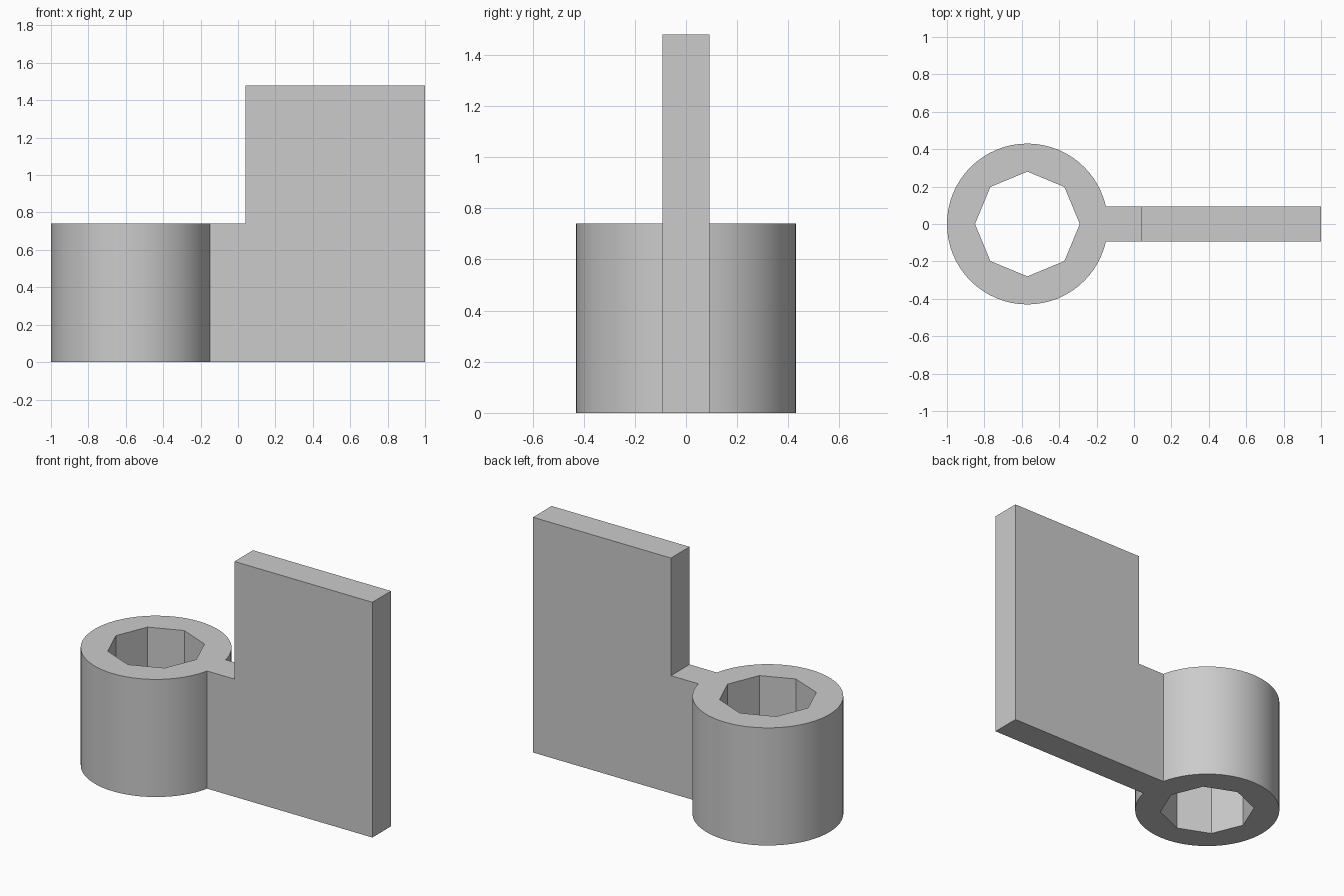
import bpy
import bmesh
import math

cube = bpy.data.objects.get("Cube")
if cube:
    bpy.data.objects.remove(cube, do_unlink=True)

# Main dimensions
RING_X, OUTER_R, HOLE_R = -0.57, 0.43, 0.28
RING_H, PLATE_H = 0.74, 1.48
HALF_T, STEP_X, END_X = 0.0925, 0.04, 1.0

grey = bpy.data.materials.new("light grey")
grey.use_nodes = True
colour = (0.6, 0.6, 0.6, 1)
grey.diffuse_color = colour
grey.node_tree.nodes["Principled BSDF"].inputs["Base Color"].default_value = colour


def extruded(name, outline, direction):
    """Extrude a closed outline of 3D points into a solid object."""
    bm = bmesh.new()
    face = bm.faces.new([bm.verts.new(p) for p in outline])
    result = bmesh.ops.extrude_face_region(bm, geom=[face])
    moved = [g for g in result["geom"] if isinstance(g, bmesh.types.BMVert)]
    bmesh.ops.translate(bm, verts=moved, vec=direction)
    bmesh.ops.recalc_face_normals(bm, faces=bm.faces[:])
    mesh = bpy.data.meshes.new(name)
    bm.to_mesh(mesh)
    bm.free()
    mesh.materials.append(grey)
    obj = bpy.data.objects.new(name, mesh)
    bpy.context.collection.objects.link(obj)
    return obj


def circle(radius, sides, z):
    angles = [math.tau * i / sides for i in range(sides)]
    return [(RING_X + radius * math.cos(a), radius * math.sin(a), z) for a in angles]


def combine(target, helper, operation):
    """Apply a boolean and discard the helper."""
    helper.hide_render = True
    mod = target.modifiers.new(operation.lower(), "BOOLEAN")
    mod.operation, mod.solver, mod.object = operation, "EXACT", helper
    bpy.context.view_layer.objects.active = target
    bpy.ops.object.modifier_apply(modifier=mod.name)
    bpy.data.objects.remove(helper, do_unlink=True)


# Round collar
bracket = extruded("collar_and_plate", circle(OUTER_R, 64, 0), (0, 0, RING_H))

# Upright plate with a low neck running into the collar
profile = [(RING_X, 0), (END_X, 0), (END_X, PLATE_H),
           (STEP_X, PLATE_H), (STEP_X, RING_H), (RING_X, RING_H)]
plate = extruded("plate", [(x, -HALF_T, z) for x, z in profile], (0, 2 * HALF_T, 0))
combine(bracket, plate, "UNION")

# Eight-sided through hole
hole = extruded("hole_cutter", circle(HOLE_R, 8, -0.1), (0, 0, RING_H + 0.2))
combine(bracket, hole, "DIFFERENCE")

# Smooth collar wall, crisp corners
bpy.ops.object.select_all(action="DESELECT")
bracket.select_set(True)
bpy.context.view_layer.objects.active = bracket
bpy.ops.object.shade_smooth_by_angle(angle=math.radians(30))
